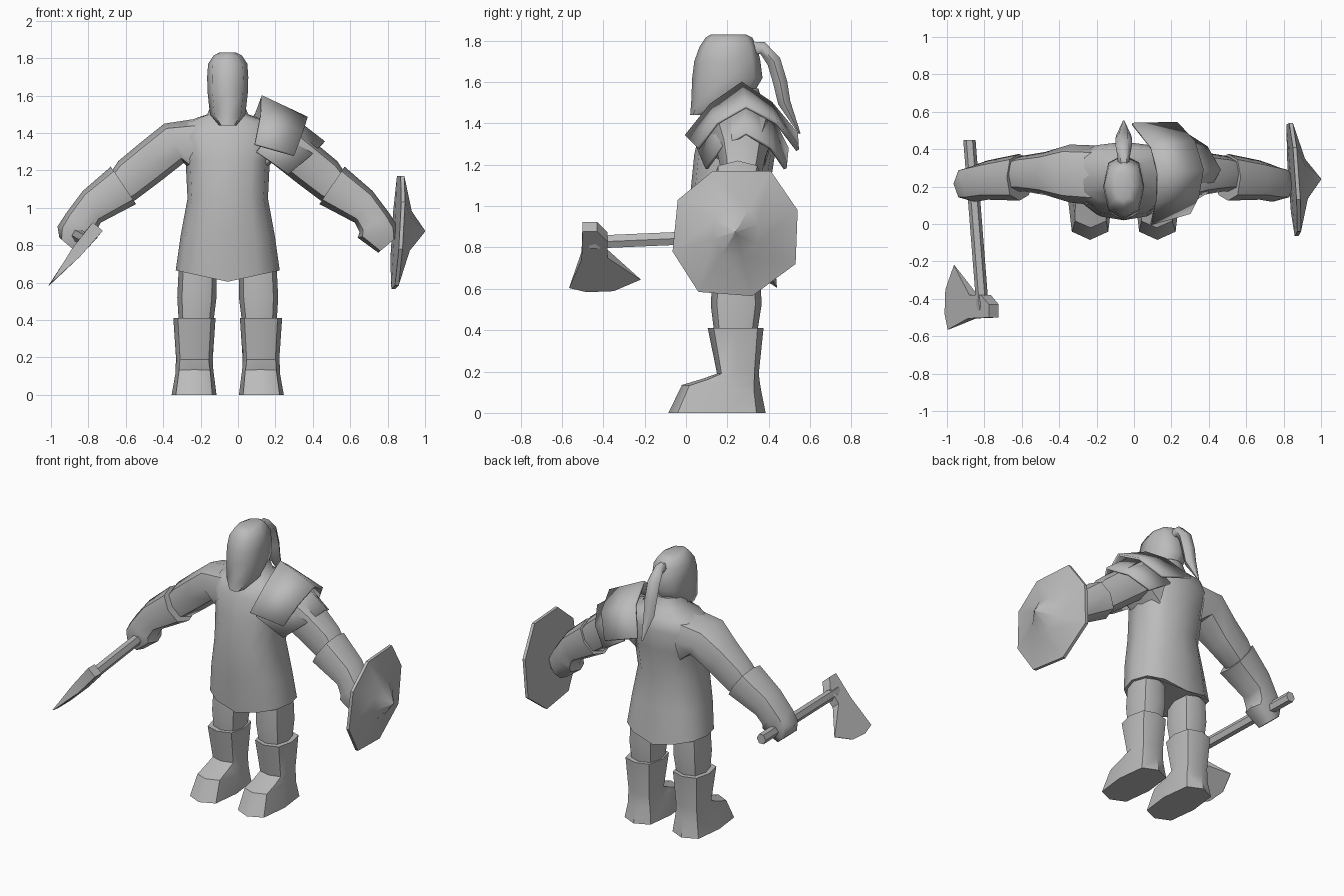
import bpy, bmesh, math
from mathutils import Vector

if "Cube" in bpy.data.objects:
    bpy.data.objects.remove(bpy.data.objects["Cube"])

grey = bpy.data.materials.new("stone grey")
grey.diffuse_color = (0.5, 0.5, 0.5, 1)
grey.use_nodes = True
grey.node_tree.nodes["Principled BSDF"].inputs["Base Color"].default_value = grey.diffuse_color
MID = -0.055  # centre plane of the body


def finish(name, bm, angle=40):
    bmesh.ops.recalc_face_normals(bm, faces=bm.faces)
    me = bpy.data.meshes.new(name)
    bm.to_mesh(me)
    bm.free()
    me.materials.append(grey)
    ob = bpy.data.objects.new(name, me)
    bpy.context.collection.objects.link(ob)
    bpy.ops.object.select_all(action='DESELECT')
    ob.select_set(True)
    bpy.context.view_layer.objects.active = ob
    bpy.ops.object.shade_smooth_by_angle(angle=math.radians(angle))
    return ob


def loft(name, rings, mirror=False, closed=True, caps=True, angle=40):
    """Skin a list of point rings; optionally reflect across the body."""
    bm = bmesh.new()
    rows = []
    for r in rings:
        rows.append([bm.verts.new((2 * MID - p[0] if mirror else p[0], p[1], p[2])) for p in r])
    n = len(rows[0])
    for a, b in zip(rows, rows[1:]):
        for i in range(n if closed else n - 1):
            j = (i + 1) % n
            bm.faces.new((a[i], a[j], b[j], b[i]))
    if caps:
        bm.faces.new(rows[0])
        bm.faces.new(rows[-1])
    return finish(name, bm, angle)


def oval(c, u, v, n=8, power=0.85):
    """Rounded ring about c with half axes u and v."""
    c, u, v = Vector(c), Vector(u), Vector(v)
    pts = []
    for i in range(n):
        a = 2 * math.pi * i / n
        s, t = round(math.cos(a), 6), round(math.sin(a), 6)
        pts.append(c + u * math.copysign(abs(s) ** power, s) + v * math.copysign(abs(t) ** power, t))
    return pts


def level(x, hw, y0, y1, z0, z1=None, n=8, power=0.8):
    """Ring across the body, z0 at its front and z1 at its back."""
    z1 = z0 if z1 is None else z1
    return oval((x, (y0 + y1) / 2, (z0 + z1) / 2), (hw, 0, 0), (0, (y1 - y0) / 2, (z1 - z0) / 2), n, power)


def limb(top, bottom, y, hy):
    """Ring around an arm from its upper and lower outline points."""
    t, b = Vector((top[0], y, top[1])), Vector((bottom[0], y, bottom[1]))
    return oval((t + b) / 2, (t - b) / 2, (0, hy, 0), 8, 0.8)


# Tunic with a pointed hem
torso = [(0.665, .278, .05, .44), (0.85, .252, .03, .42), (1.05, .215, .02, .40), (1.25, .225, .04, .43),
         (1.38, .27, .07, .44), (1.46, .225, .11, .42), (1.50, .11, .15, .37), (1.57, .08, .17, .35)]
rings = [level(MID, hw, a, b, z, n=12) for z, hw, a, b in torso]
for p in rings[0]:
    p.z -= 0.06 * (1 - abs(p.x - MID) / .278)
loft("tunic", rings, angle=50)

# Head with pointed face
head = [(1.44, .045, .02, .13), (1.50, .095, .025, .30), (1.62, .108, .03, .37), (1.70, .11, .04, .36),
        (1.77, .105, .065, .345), (1.815, .075, .095, .32), (1.83, .045, .12, .29)]
loft("head", [level(MID, hw, a, b, z) for z, hw, a, b in head], angle=60)

# Hair tail: y, z, half width, half depth, tilt
tail = [(.32, 1.765, .03, .035, 90), (.37, 1.765, .035, .035, 70), (.425, 1.70, .045, .04, 30),
        (.455, 1.60, .045, .04, 5), (.475, 1.50, .04, .035, 15), (.55, 1.35, .005, .005, 20)]
rings = []
for y, z, hw, hd, tilt in tail:
    a = math.radians(tilt)
    rings.append(oval((MID, y, z), (hw, 0, 0), (0, hd * math.cos(a), hd * math.sin(a)), 6, 1))
loft("hair_tail", rings, angle=60)

for side, flip in (("left", False), ("right", True)):
    # Sleeve
    loft(side + "_sleeve", [
        limb((-.20, 1.48), (-.22, 1.16), .26, .16), limb((-.395, 1.45), (-.29, 1.24), .27, .155),
        limb((-.52, 1.35), (-.43, 1.13), .27, .115), limb((-.64, 1.25), (-.55, 1.04), .27, .095),
        limb((-.70, 1.16), (-.63, 1.02), .26, .085)], flip, angle=50)
    # Gauntlet and fist
    loft(side + "_gauntlet", [
        limb((-.68, 1.22), (-.545, 1.02), .25, .125), limb((-.83, 1.09), (-.735, .92), .235, .105),
        limb((-.92, .97), (-.76, .87), .22, .1), limb((-.965, .90), (-.75, .84), .215, .095),
        limb((-.955, .84), (-.86, .76), .21, .07)], flip, angle=50)
    # Thigh and knee
    loft(side + "_thigh", [
        level(-.215, .10, .13, .36, .72), level(-.22, .105, .12, .365, .52),
        level(-.225, .09, .14, .34, .36)], flip, angle=50)
    # Boot
    loft(side + "_boot", [
        level(-.233, .113, .105, .375, .41, power=.7), level(-.233, .098, .15, .352, .19, power=.7),
        level(-.234, .10, .08, .358, .165, .14, power=.65), level(-.232, .102, -.02, .365, .135, .10, power=.6),
        level(-.235, .12, -.085, .385, 0, power=.6)], flip, angle=45)


def plate(name, inner, outer):
    """Arched armour plate between two edges, given thickness."""
    ob = loft(name, [inner, outer], closed=False, caps=False, angle=50)
    mod = ob.modifiers.new("thickness", 'SOLIDIFY')
    mod.thickness = 0.015
    mod.offset = 0


# Shoulder armour in two overlapping plates
plate("shoulder_plate_upper",
      [(.09, .0, 1.34), (.12, .12, 1.49), (.125, .27, 1.595), (.09, .41, 1.50), (-.01, .535, 1.35)],
      [(.30, .06, 1.28), (.345, .15, 1.40), (.37, .29, 1.48), (.325, .44, 1.40), (.23, .54, 1.27)])
plate("shoulder_plate_lower",
      [(.10, .05, 1.30), (.19, .13, 1.42), (.24, .28, 1.52), (.20, .42, 1.42), (.12, .49, 1.28)],
      [(.27, .10, 1.18), (.39, .17, 1.28), (.46, .29, 1.35), (.39, .41, 1.28), (.28, .48, 1.18)])

# Shield: eight-sided dish with a raised point
rim = [(-.04, 1.03), (.13, 1.17), (.41, 1.17), (.54, .98), (.53, .72), (.32, .565), (.06, .585), (-.065, .78)]


def shield_ring(scale, lift):
    out = []
    for y, z in rim:
        dy, dz = (y - .24) * scale, (z - .875) * scale
        out.append((.852 + lift + .06 * dz - .07 * dy, .24 + dy, .875 + dz))
    return out


loft("shield", [shield_ring(.05, -.015), shield_ring(1, -.008), shield_ring(1, .012),
                shield_ring(.36, .068), shield_ring(.01, .148)], angle=30)

# Axe handle
a, b = Vector((-.88, .45, .865)), Vector((-.808, -.47, .825))
loft("axe_handle", [oval(p, (.033, 0, 0), (0, 0, .036), 6, 1) for p in (a, b)], angle=30)

# Axe blade: outline as y, z, half thickness, leaning outward as it falls
blade = [(-.50, .90, .035), (-.43, .90, .035), (-.38, .85, .035), (-.38, .77, .03), (-.22, .645, .002),
         (-.35, .59, .002), (-.48, .585, .002), (-.565, .605, .002), (-.505, .76, .03)]
sides = []
for s in (-1, 1):
    sides.append([(-.808 + .83 * (z - .83) + s * t * .75, y, z - s * t * .66) for y, z, t in blade])
loft("axe_blade", sides, angle=30)
